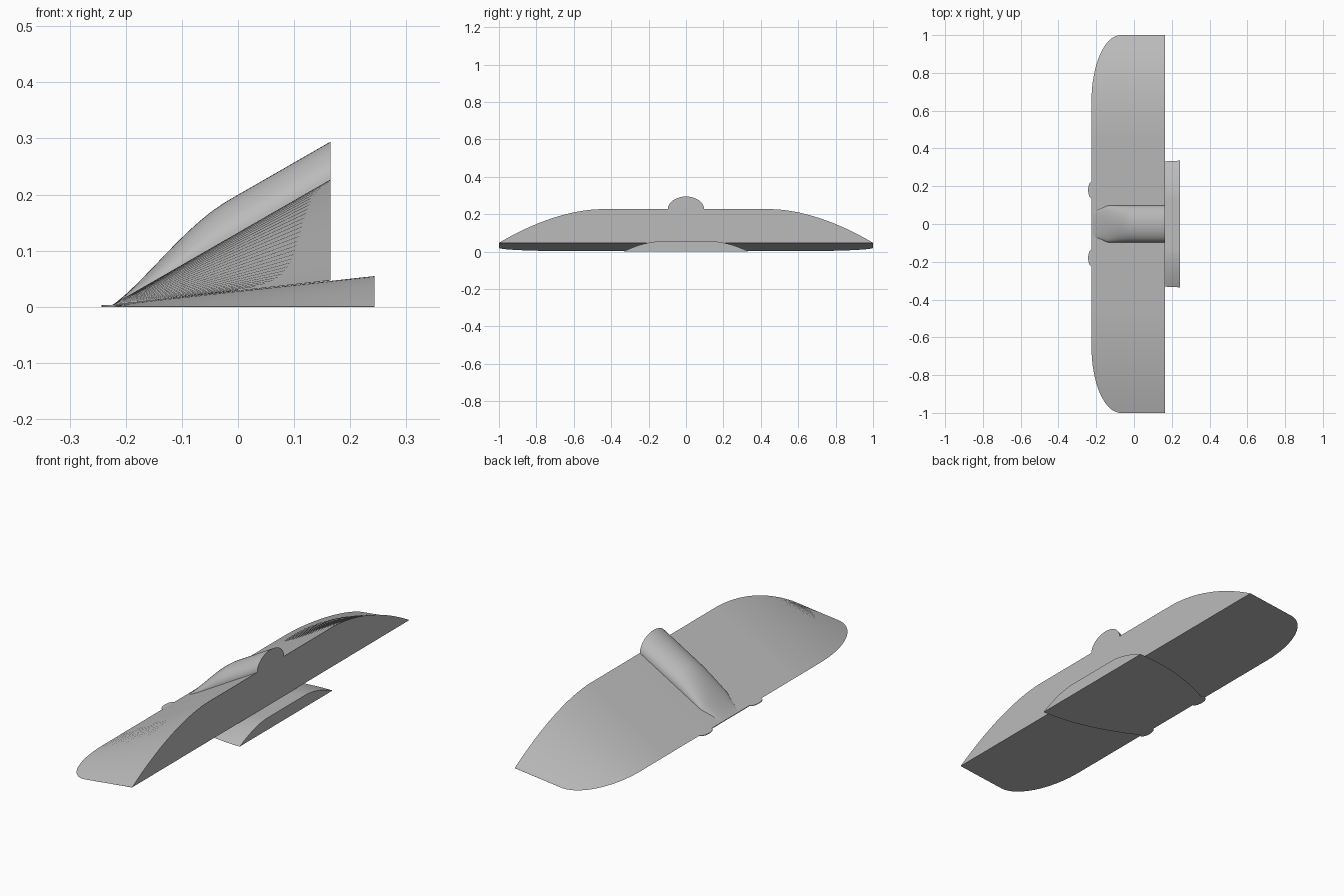
import bpy, bmesh, math

cube = bpy.data.objects.get("Cube")
if cube:
    bpy.data.objects.remove(cube)

grey = bpy.data.materials.new("mid grey")
grey.use_nodes = True
grey.diffuse_color = (0.5, 0.5, 0.5, 1)
grey.node_tree.nodes["Principled BSDF"].inputs["Base Color"].default_value = (0.5, 0.5, 0.5, 1)

EDGE, WALL, BACK = -0.225, 0.165, 0.243


def finish(obj):
    obj.data.materials.append(grey)
    bpy.ops.object.select_all(action="DESELECT")
    obj.select_set(True)
    bpy.context.view_layer.objects.active = obj
    bpy.ops.object.shade_smooth_by_angle(angle=math.radians(25))


def loft(name, sections):
    """Skin a row of closed sections and cap both ends."""
    bm = bmesh.new()
    rings = [[bm.verts.new(p) for p in s] for s in sections]
    n = len(rings[0])
    for a, b in zip(rings, rings[1:]):
        for i in range(n):
            j = (i + 1) % n
            bm.faces.new((a[i], a[j], b[j], b[i]))
    bm.faces.new(rings[0])
    bm.faces.new(rings[-1])
    bmesh.ops.recalc_face_normals(bm, faces=bm.faces)
    mesh = bpy.data.meshes.new(name)
    bm.to_mesh(mesh)
    bm.free()
    obj = bpy.data.objects.new(name, mesh)
    bpy.context.collection.objects.link(obj)
    finish(obj)


def underside(x):
    return 0.003 + 0.112 * (x - EDGE)


def slope(x):
    return 0.003 + 0.574 * (x - EDGE)


# Wide wedge body: triangular sections, rounded corners, tops falling to the tips
def body_section(y):
    t = max(0, (abs(y) - 0.65) / 0.35)
    x = EDGE + 0.155 * (1 - math.sqrt(max(0, 1 - t * t)))
    u = max(0, (abs(y) - 0.45) / 0.55)
    low = underside(WALL)
    top = low + max(0.0005, (slope(WALL) - low) * (1 - u ** 1.8))
    return [(x, y, underside(x)), (WALL, y, top), (WALL, y, low)]


half = [0.45 + 0.55 * math.sin(math.pi / 2 * i / 32) for i in range(33)]
loft("wedge_body", [body_section(y) for y in [-v for v in reversed(half)] + half])


# Rounded ridge along the middle of the slope
def ridge_section(x):
    t = (x - EDGE) / 0.21
    h = 0.068 * (math.sin(math.pi / 2 * min(1, t)) ** 1.5)
    w = 0.097 * min(1, 0.6 + t)
    arc = [math.pi * i / 32 for i in range(33)]
    return [(x, w * math.cos(a), slope(x) + h * math.sin(a) - 0.0005) for a in arc]


steps = 30
loft("centre_ridge", [ridge_section(EDGE + 0.006 + (WALL - EDGE - 0.006) * i / steps)
                      for i in range(steps + 1)])


# Low arched base plate that sticks out behind the body
def base_section(x):
    w = 0.335 - 0.125 * ((BACK - x) / (BACK - EDGE)) ** 2
    h = 0.003 + 0.11 * (x - EDGE)
    ring = []
    for i in range(41):
        y = w * (i / 20 - 1)
        t = max(0, (abs(y) / w - 0.42) / 0.58)
        ring.append((x, y, h * (1 - t ** 1.7) + 0.0002))
    return ring + [(x, w, 0), (x, -w, 0)]


loft("base_plate", [base_section(EDGE + (BACK - EDGE) * i / 24) for i in range(25)])

# Two thin rounded tabs on the leading edge
for side, y in (("left", 0.18), ("right", -0.18)):
    bpy.ops.mesh.primitive_cylinder_add(vertices=32, radius=1, depth=1,
                                        location=(EDGE, y, 0.0015))
    tab = bpy.context.object
    tab.name = "edge_tab_" + side
    tab.scale = (0.018, 0.042, 0.003)
    finish(tab)
